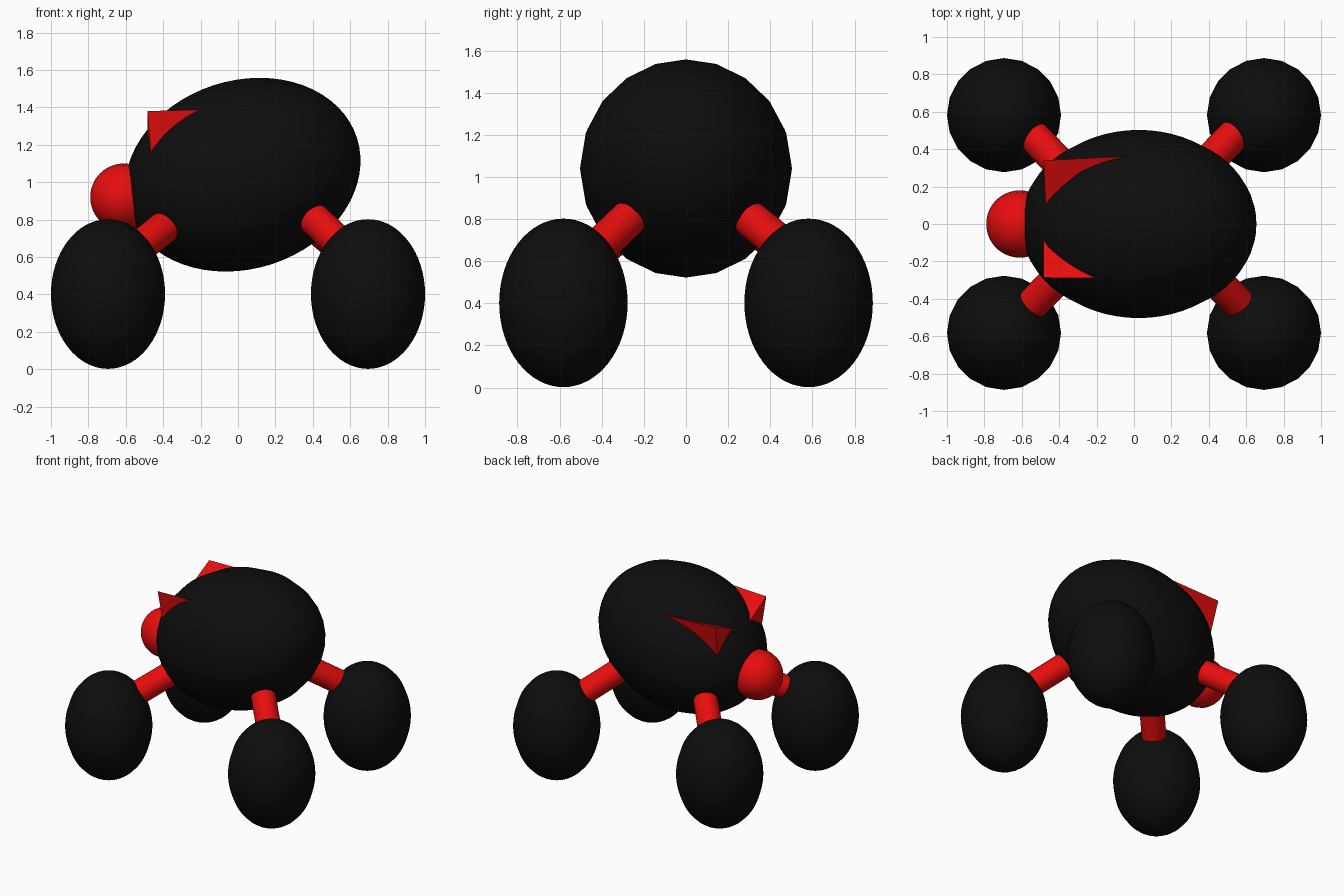
import bpy, bmesh, math
from mathutils import Vector, Matrix

if "Cube" in bpy.data.objects:
    bpy.data.objects.remove(bpy.data.objects["Cube"])


def material(name, color):
    m = bpy.data.materials.new(name)
    m.diffuse_color = color
    m.use_nodes = True
    m.node_tree.nodes["Principled BSDF"].inputs["Base Color"].default_value = m.diffuse_color
    return m


BLACK = material("black", (0.004, 0.004, 0.004, 1))
RED = material("red", (0.8, 0.004, 0.004, 1))


def finish(name, bm, mat, smooth=True):
    bmesh.ops.recalc_face_normals(bm, faces=bm.faces)
    me = bpy.data.meshes.new(name)
    bm.to_mesh(me)
    bm.free()
    me.materials.append(mat)
    ob = bpy.data.objects.new(name, me)
    bpy.context.collection.objects.link(ob)
    if smooth:
        bpy.ops.object.select_all(action='DESELECT')
        ob.select_set(True)
        bpy.context.view_layer.objects.active = ob
        bpy.ops.object.shade_smooth_by_angle(angle=math.radians(35))
    return ob


def ellipsoid(name, center, radii, mat, pitch=0):
    bm = bmesh.new()
    xf = (Matrix.Translation(center) @ Matrix.Rotation(math.radians(pitch), 4, 'Y')
          @ Matrix.Diagonal((*radii, 1)))
    bmesh.ops.create_uvsphere(bm, u_segments=20, v_segments=32, radius=1, matrix=xf)
    finish(name, bm, mat)


def limb(name, center, direction, radius=0.087, length=0.6):
    bm = bmesh.new()
    rot = Vector(direction).to_track_quat('Z', 'Y').to_matrix().to_4x4()
    bmesh.ops.create_cone(bm, cap_ends=True, segments=32, radius1=radius, radius2=radius,
                          depth=length, matrix=Matrix.Translation(center) @ rot)
    finish(name, bm, RED)


def spike(name, tip, ends):
    # three-sided spike whose base is sunk in the body
    tip = Vector(tip)
    bm = bmesh.new()
    pts = [tip] + [tip + (Vector(e) - tip) * 1.12 for e in ends]
    bmesh.ops.convex_hull(bm, input=[bm.verts.new(p) for p in pts])
    finish(name, bm, RED, smooth=False)


# Tilted body and nose
ellipsoid("body", (0.025, 0, 1.04), (0.503, 0.503, 0.642), BLACK, pitch=72)
ellipsoid("nose", (-0.61, 0, 0.92), (0.18, 0.18, 0.18), RED, pitch=90)

# Legs: a red limb sunk in the body and a black foot
legs = {
    "front_left": ((-0.5, -0.385, 0.675), (-1, -1.02, -0.8)),
    "front_right": ((0.5, -0.365, 0.715), (1, -1, -0.95)),
    "back_right": ((0.5, 0.44, 0.69), (1, 1.03, -0.85)),
    "back_left": ((-0.5, 0.43, 0.685), (-1, 1.05, -0.8)),
}
for side, (center, direction) in legs.items():
    limb(side + "_limb", center, direction)
    ellipsoid(side + "_foot",
              (math.copysign(0.695, center[0]), math.copysign(0.582, center[1]), 0.402),
              (0.305, 0.305, 0.4), BLACK)

# Ears
spike("front_ear", (-0.484, -0.287, 1.38),
      [(-0.205, -0.29, 1.388), (-0.484, -0.085, 1.265), (-0.467, -0.255, 1.16)])
spike("back_ear", (-0.484, 0.34, 1.38),
      [(-0.088, 0.36, 1.375), (-0.473, 0.11, 1.28), (-0.465, 0.28, 1.14)])
